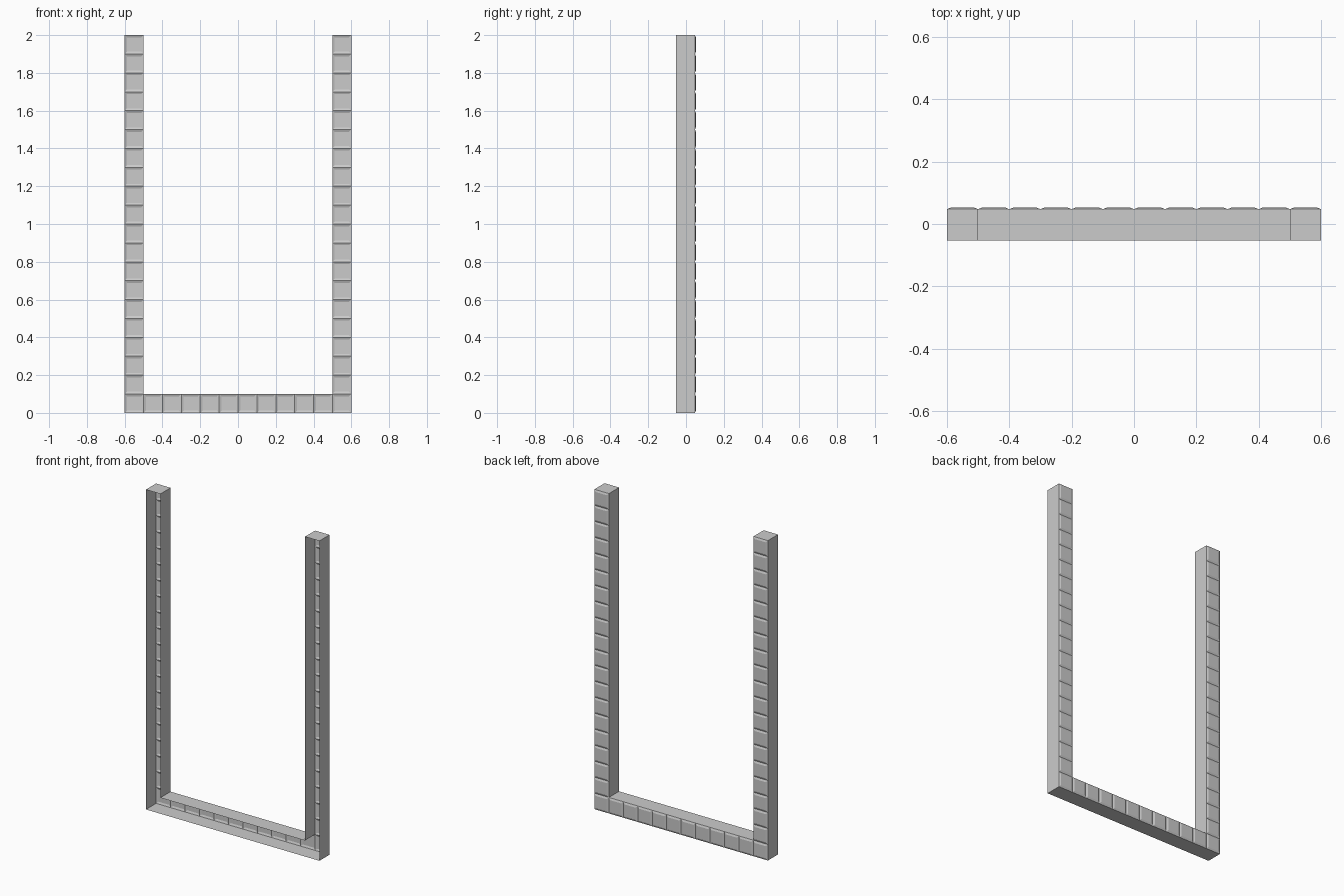
import bpy
import bmesh

cube = bpy.data.objects.get("Cube")
if cube:
    bpy.data.objects.remove(cube, do_unlink=True)

WIDTH, HEIGHT, TILE = 1.2, 2.0, 0.1
FRONT, BACK, CREST = -0.0525, 0.0475, 0.0525
BEVEL = 0.012

grey = bpy.data.materials.new("light grey")
grey.use_nodes = True
colour = (0.6, 0.6, 0.6, 1)
grey.diffuse_color = colour
grey.node_tree.nodes["Principled BSDF"].inputs["Base Color"].default_value = colour


def make_object(name, bm):
    mesh = bpy.data.meshes.new(name)
    bm.to_mesh(mesh)
    bm.free()
    mesh.materials.append(grey)
    obj = bpy.data.objects.new(name, mesh)
    bpy.context.collection.objects.link(obj)
    return obj


def square(bm, x, z, y, inset):
    """Corners of one tile outline, counter-clockwise seen from the back."""
    a, b = inset, TILE - inset
    return [bm.verts.new((x + i, y, z + k)) for i, k in ((a, a), (a, b), (b, b), (b, a))]


def tile_run(name, corners):
    """Row of raised tiles with sloping edges, open towards the front."""
    bm = bmesh.new()
    for x, z in corners:
        base = square(bm, x, z, BACK, 0)
        top = square(bm, x, z, CREST, BEVEL)
        bm.faces.new(top)
        for i in range(4):
            j = (i + 1) % 4
            bm.faces.new((base[i], base[j], top[j], top[i]))
    bmesh.ops.remove_doubles(bm, verts=bm.verts, dist=0.0001)
    return make_object(name, bm)


# Side walls: U-shaped outline swept from front to back, front left open
half, inner = WIDTH / 2, WIDTH / 2 - TILE
outline = [(-half, 0), (half, 0), (half, HEIGHT), (inner, HEIGHT),
           (inner, TILE), (-inner, TILE), (-inner, HEIGHT), (-half, HEIGHT)]
bm = bmesh.new()
front = [bm.verts.new((x, FRONT, z)) for x, z in outline]
back = [bm.verts.new((x, BACK, z)) for x, z in outline]
for i in range(len(outline)):
    j = (i + 1) % len(outline)
    bm.faces.new((front[i], front[j], back[j], back[i]))
make_object("frame_walls", bm)

# Tiled back of the sill and the two posts
columns, rows = round(WIDTH / TILE), round(HEIGHT / TILE)
tile_run("sill_tiles", [(-half + i * TILE, 0) for i in range(columns)])
for name, x in (("right_post_tiles", -half), ("left_post_tiles", inner)):
    tile_run(name, [(x, k * TILE) for k in range(1, rows)])
